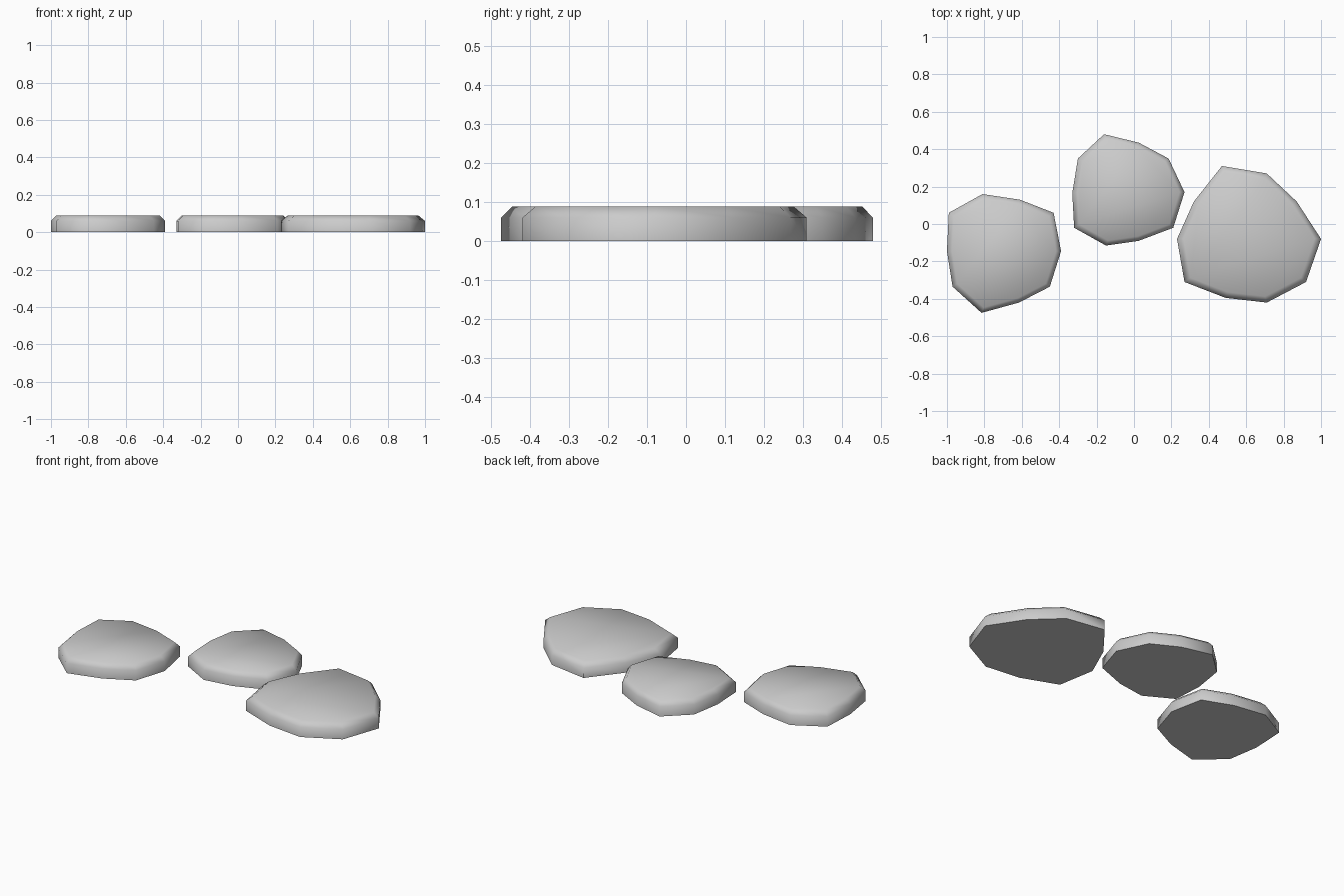
import bpy
import bmesh
import math
from mathutils import Vector

cube = bpy.data.objects.get("Cube")
if cube:
    bpy.data.objects.remove(cube, do_unlink=True)

WALL = 0.06      # height of the upright rim
TOP = 0.088      # height of the flat top
TAPER = 0.91     # top outline relative to the rim

# One plain stone grey
stone_grey = bpy.data.materials.new("stone grey")
stone_grey.use_nodes = True
grey = (0.6, 0.6, 0.6, 1.0)
stone_grey.diffuse_color = grey
stone_grey.node_tree.nodes["Principled BSDF"].inputs["Base Color"].default_value = grey


def make_stone(name, outline):
    """Raise a clockwise outline into a slab with a chamfered top edge."""
    bm = bmesh.new()
    base = bm.faces.new([bm.verts.new((x, y, 0)) for x, y in outline])
    xs, ys = zip(*outline)
    centre = Vector(((min(xs) + max(xs)) / 2, (min(ys) + max(ys)) / 2, 0))

    def raise_face(face, z, scale):
        new = bmesh.ops.extrude_face_region(bm, geom=[face])["geom"]
        top = next(g for g in new if isinstance(g, bmesh.types.BMFace))
        for v in top.verts:
            v.co = centre + (v.co - centre) * scale
            v.co.z = z
        return top

    rim = raise_face(base, WALL, 1.0)
    raise_face(rim, TOP, TAPER)
    # Drop the buried faces left by the extrusions, then close the underside
    inner = [f for f in bm.faces if len(f.verts) > 4
             and max(v.co.z for v in f.verts) < TOP - 0.001]
    bmesh.ops.delete(bm, geom=inner, context='FACES_ONLY')
    bmesh.ops.holes_fill(bm, edges=[e for e in bm.edges if e.is_boundary], sides=0)
    bmesh.ops.recalc_face_normals(bm, faces=bm.faces)

    mesh = bpy.data.meshes.new(name)
    bm.to_mesh(mesh)
    bm.free()
    mesh.materials.append(stone_grey)
    stone = bpy.data.objects.new(name, mesh)
    bpy.context.collection.objects.link(stone)
    bpy.ops.object.select_all(action='DESELECT')
    stone.select_set(True)
    bpy.context.view_layer.objects.active = stone
    bpy.ops.object.shade_smooth_by_angle(angle=math.radians(60))


# Three irregular ten-sided stepping stones
make_stone("right_stepping_stone", [
    (-0.81, 0.16), (-0.61, 0.13), (-0.43, 0.06), (-0.39, -0.145), (-0.45, -0.335),
    (-0.615, -0.42), (-0.815, -0.475), (-0.97, -0.335), (-1, -0.145), (-0.99, 0.06)])
make_stone("middle_stepping_stone", [
    (-0.16, 0.48), (0.025, 0.435), (0.185, 0.35), (0.27, 0.17), (0.21, -0.02),
    (0.025, -0.09), (-0.15, -0.115), (-0.32, -0.02), (-0.33, 0.165), (-0.3, 0.35)])
make_stone("left_stepping_stone", [
    (0.47, 0.31), (0.71, 0.27), (0.87, 0.12), (1, -0.08), (0.92, -0.31),
    (0.71, -0.42), (0.49, -0.395), (0.27, -0.31), (0.23, -0.08), (0.32, 0.12)])
